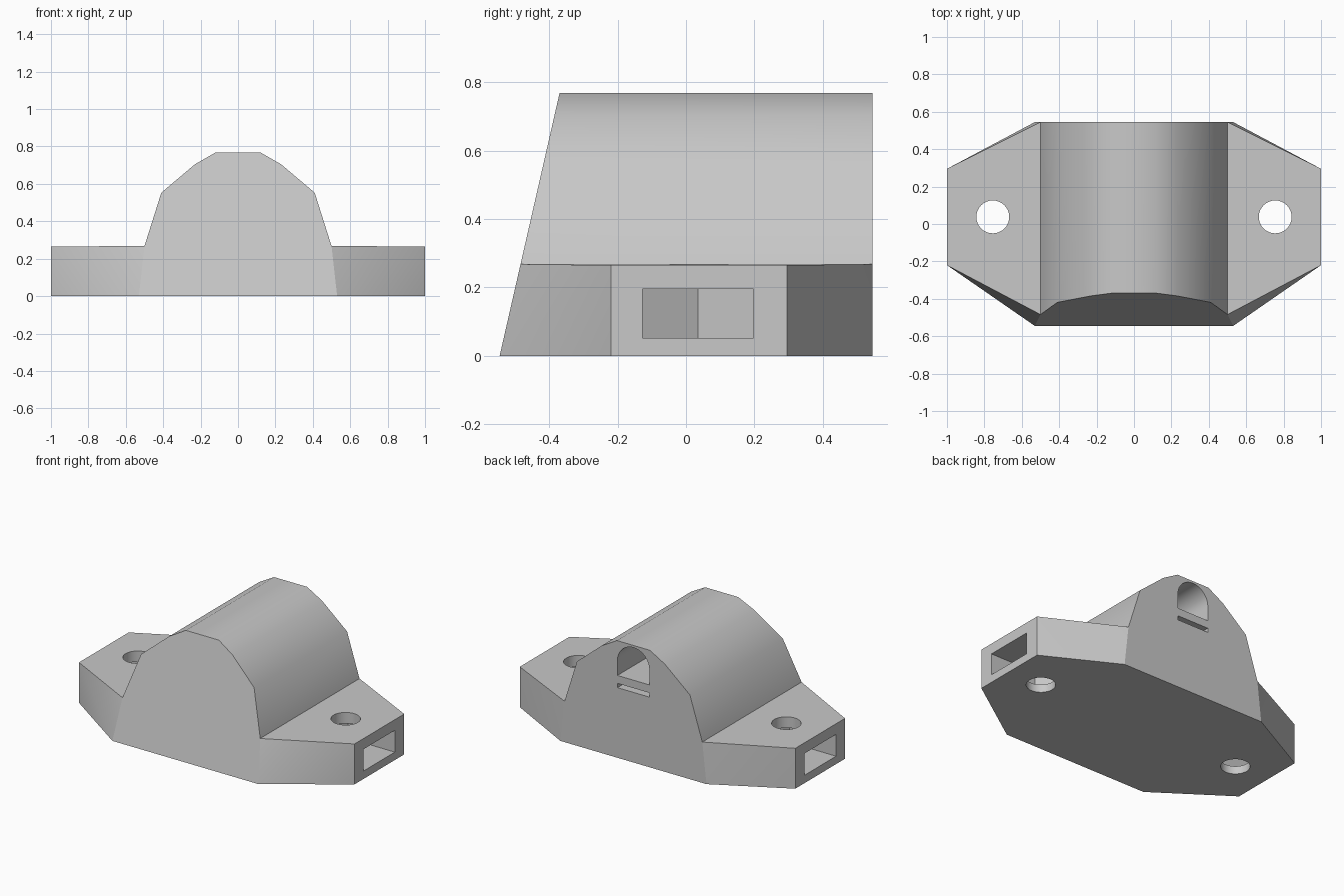
import bpy, bmesh, math
from mathutils import Vector

cube = bpy.data.objects.get("Cube")
if cube:
    bpy.data.objects.remove(cube)

grey = bpy.data.materials.new("plain grey")
grey.use_nodes = True
grey.diffuse_color = (0.58, 0.58, 0.58, 1)
grey.node_tree.nodes["Principled BSDF"].inputs["Base Color"].default_value = grey.diffuse_color


def finish(bm, name):
    bmesh.ops.recalc_face_normals(bm, faces=bm.faces[:])
    mesh = bpy.data.meshes.new(name)
    bm.to_mesh(mesh)
    bm.free()
    mesh.materials.append(grey)
    obj = bpy.data.objects.new(name, mesh)
    bpy.context.collection.objects.link(obj)
    return obj


def prism(name, outline, direction):
    """Closed solid made by pushing an outline along a direction."""
    bm = bmesh.new()
    face = bm.faces.new([bm.verts.new(p) for p in outline])
    moved = bmesh.ops.extrude_face_region(bm, geom=[face], use_keep_orig=True)["geom"]
    verts = [v for v in moved if isinstance(v, bmesh.types.BMVert)]
    bmesh.ops.translate(bm, verts=verts, vec=direction)
    return finish(bm, name)


# Body: humped middle with a sloping front, and a tapered flange each side
BACK, FLANGE = 0.545, 0.265
half = [(0.53, 0), (0.5, 0.268), (0.41, 0.553), (0.23, 0.705), (0.12, 0.768)]
profile = half + [(-x, z) for x, z in reversed(half)]
n = len(profile)
bm = bmesh.new()
front = [bm.verts.new((x, 0.228 * z - BACK, z)) for x, z in profile]
back = [bm.verts.new((x, BACK, z)) for x, z in profile]
bm.faces.new(front)
bm.faces.new(back)
for i in range(1, n - 2):
    bm.faces.new((front[i], front[i + 1], back[i + 1], back[i]))
bottom = []
for side, low, top in ((1, 0, 1), (-1, n - 1, n - 2)):
    f0, f1, b1, b0 = [bm.verts.new((side, y, z)) for y, z in
                      ((-0.22, 0), (-0.22, FLANGE), (0.295, FLANGE), (0.295, 0))]
    bm.faces.new((f0, f1, b1, b0))
    bm.faces.new((front[top], f1, b1, back[top]))
    bm.faces.new((front[low], f0, f1))
    bm.faces.new((front[low], f1, front[top]))
    bm.faces.new((back[low], b0, b1))
    bm.faces.new((back[low], b1, back[top]))
    ring = [front[low], f0, b0, back[low]]
    bottom += ring if side > 0 else ring[::-1]
bm.faces.new(bottom)
body = finish(bm, "mount_body")

# Cutters: bolt holes and pointed nut pockets in the flanges
cutters = []
HX, HY, R, NUT = 0.755, 0.038, 0.088, 0.1625
for side in (1, -1):
    circle = [(side * HX + R * math.cos(a), HY + R * math.sin(a), -0.1)
              for a in (math.tau * k / 32 for k in range(32))]
    cutters.append(prism("bolt_hole_cutter", circle, Vector((0, 0, 0.5))))
    point = NUT / math.cos(math.pi / 6)
    pocket = [(1.1, -NUT), (1.1, NUT), (HX - point / 2, NUT), (HX - point, 0), (HX - point / 2, -NUT)]
    cutters.append(prism("nut_pocket_cutter", [(side * x, HY - 0.003 + y, 0.052) for x, y in pocket],
                         Vector((0, 0, 0.143))))

# Cutters: arched tunnel and thin slot in the back
W, INWARD = 0.116, Vector((0, -0.85, 0))
arch = [(-W, 0.6, 0.54), (W, 0.6, 0.54)]
arch += [(W * math.cos(a), 0.6, 0.638 + W * math.sin(a))
         for a in (math.pi * k / 16 for k in range(17))]
cutters.append(prism("arch_cutter", arch, INWARD))
slot = [(-W, 0.6, 0.46), (W, 0.6, 0.46), (W, 0.6, 0.488), (-W, 0.6, 0.488)]
cutters.append(prism("slot_cutter", slot, INWARD))

bpy.context.view_layer.objects.active = body
for cutter in cutters:
    cutter.hide_render = True
    mod = body.modifiers.new("cut", "BOOLEAN")
    mod.operation, mod.solver, mod.object = "DIFFERENCE", "EXACT", cutter
    bpy.ops.object.modifier_apply(modifier=mod.name)
    bpy.data.objects.remove(cutter)

# Shading: soft over the hump and round holes, crisp elsewhere
bm = bmesh.new()
bm.from_mesh(body.data)
for face in bm.faces:
    face.smooth = True
for edge in bm.edges:
    height = sum(v.co.z for v in edge.verts) / 2
    edge.smooth = edge.calc_face_angle(math.pi) < math.radians(33 if height > 0.3 else 20)
bm.to_mesh(body.data)
bm.free()
